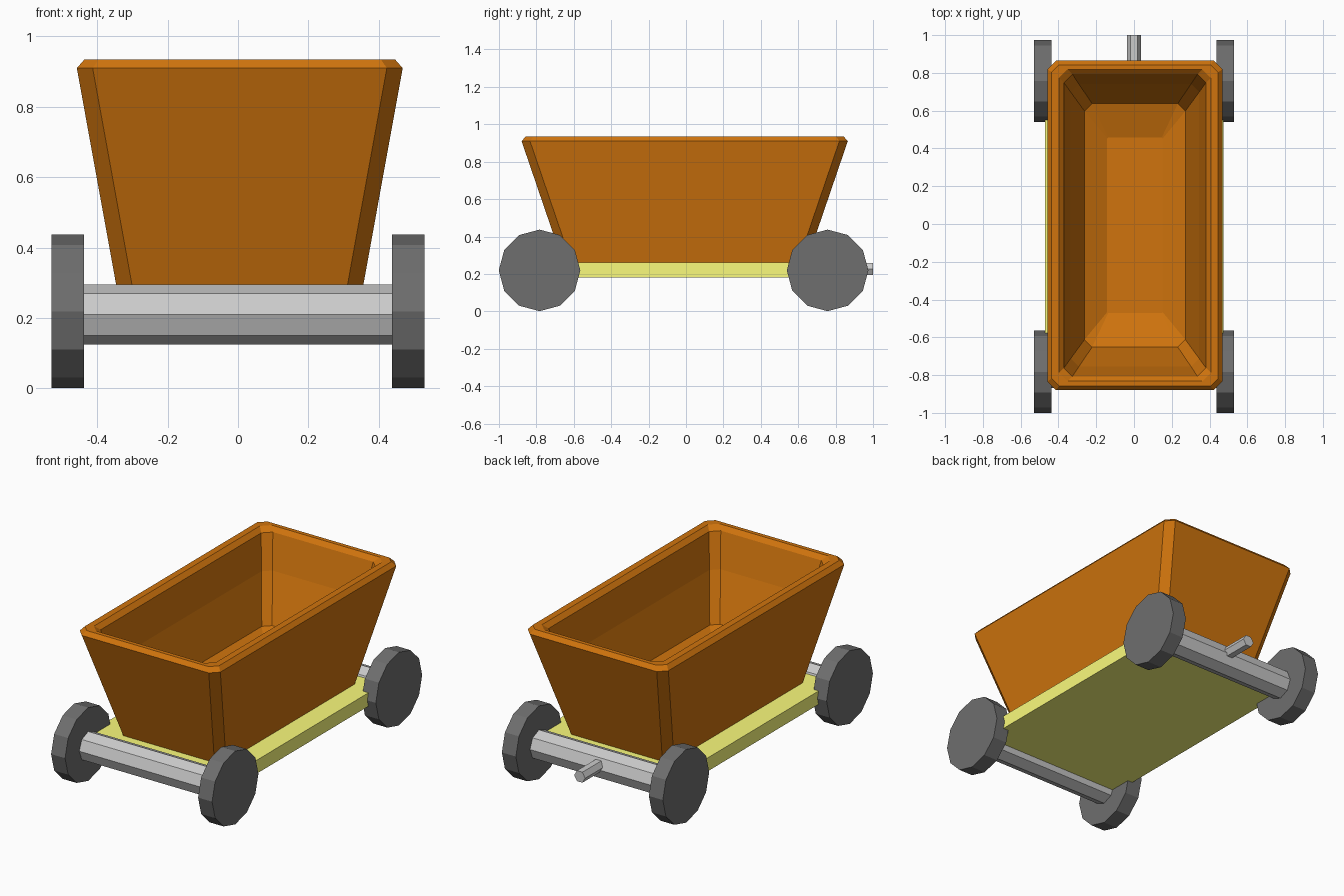
import bpy, bmesh
from math import pi, cos, sin

if "Cube" in bpy.data.objects:
    bpy.data.objects.remove(bpy.data.objects["Cube"])


def material(name, rgb):
    m = bpy.data.materials.new(name)
    m.diffuse_color = (*rgb, 1)
    m.use_nodes = True
    m.node_tree.nodes["Principled BSDF"].inputs["Base Color"].default_value = m.diffuse_color
    return m


ORANGE = material("orange_paint", (0.63, 0.175, 0.004))
YELLOW = material("yellow_paint", (0.96, 0.96, 0.20))
DARK = material("dark_rubber", (0.156, 0.156, 0.156))


def loft(name, rings, mat=None):
    """Skin matching rings of points and cap both ends."""
    bm = bmesh.new()
    loops = [[bm.verts.new(p) for p in r] for r in rings]
    n = len(loops[0])
    for a, b in zip(loops, loops[1:]):
        for i in range(n):
            j = (i + 1) % n
            bm.faces.new((a[i], a[j], b[j], b[i]))
    bm.faces.new(loops[0])
    bm.faces.new(loops[-1])
    bmesh.ops.recalc_face_normals(bm, faces=bm.faces)
    me = bpy.data.meshes.new(name)
    bm.to_mesh(me)
    bm.free()
    if mat:
        me.materials.append(mat)
    ob = bpy.data.objects.new(name, me)
    bpy.context.collection.objects.link(ob)
    return ob


def cut_rect(hx, hy, z, c):
    """Rectangle with chamfered corners."""
    q = [(hx, hy - c), (hx - c, hy), (c - hx, hy), (-hx, hy - c),
         (-hx, c - hy), (c - hx, -hy), (hx - c, -hy), (hx, c - hy)]
    return [(x + 0.005, y - 0.007, z) for x, y in q]


def rod_x(name, x0, x1, y, z, r, n, mat=None):
    ring = [(y + r * cos(2 * pi * i / n), z + r * sin(2 * pi * i / n)) for i in range(n)]
    return loft(name, [[(x, a, b) for a, b in ring] for x in (x0, x1)], mat)


# Hopper: outside wall, bevelled rim, inside wall in two slopes and dished floor
loft("hopper", [cut_rect(*r) for r in (
    (0.345, 0.650, 0.26, 0.045),
    (0.463, 0.872, 0.91, 0.045),
    (0.441, 0.850, 0.935, 0.040),
    (0.402, 0.825, 0.935, 0.045),
    (0.376, 0.800, 0.91, 0.045),
    (0.340, 0.748, 0.71, 0.043),
    (0.267, 0.645, 0.44, 0.040),
    (0.147, 0.465, 0.38, 0.005))], ORANGE)

# Chassis slab
loft("chassis", [[(x, y, z) for x, y in ((-0.47, -0.785), (0.474, -0.785), (0.474, 0.757), (-0.47, 0.757))]
                 for z in (0.18, 0.26)], YELLOW)

# Axles and wheels
for end, y in (("front", -0.783), ("rear", 0.757)):
    rod_x(end + "_axle", -0.45, 0.45, y, 0.21, 0.085, 8)
    for side, s in (("left", -1), ("right", 1)):
        rod_x(f"{end}_{side}_wheel", s * 0.438, s * 0.53, y, 0.219, 0.218, 12, DARK)

# Hitch pin at the rear
hexa = [(0.036 * cos(i * pi / 3), 0.226 + 0.036 * sin(i * pi / 3)) for i in range(6)]
loft("hitch_pin", [[(x, y, z) for x, z in hexa] for y in (0.76, 1.0)])
